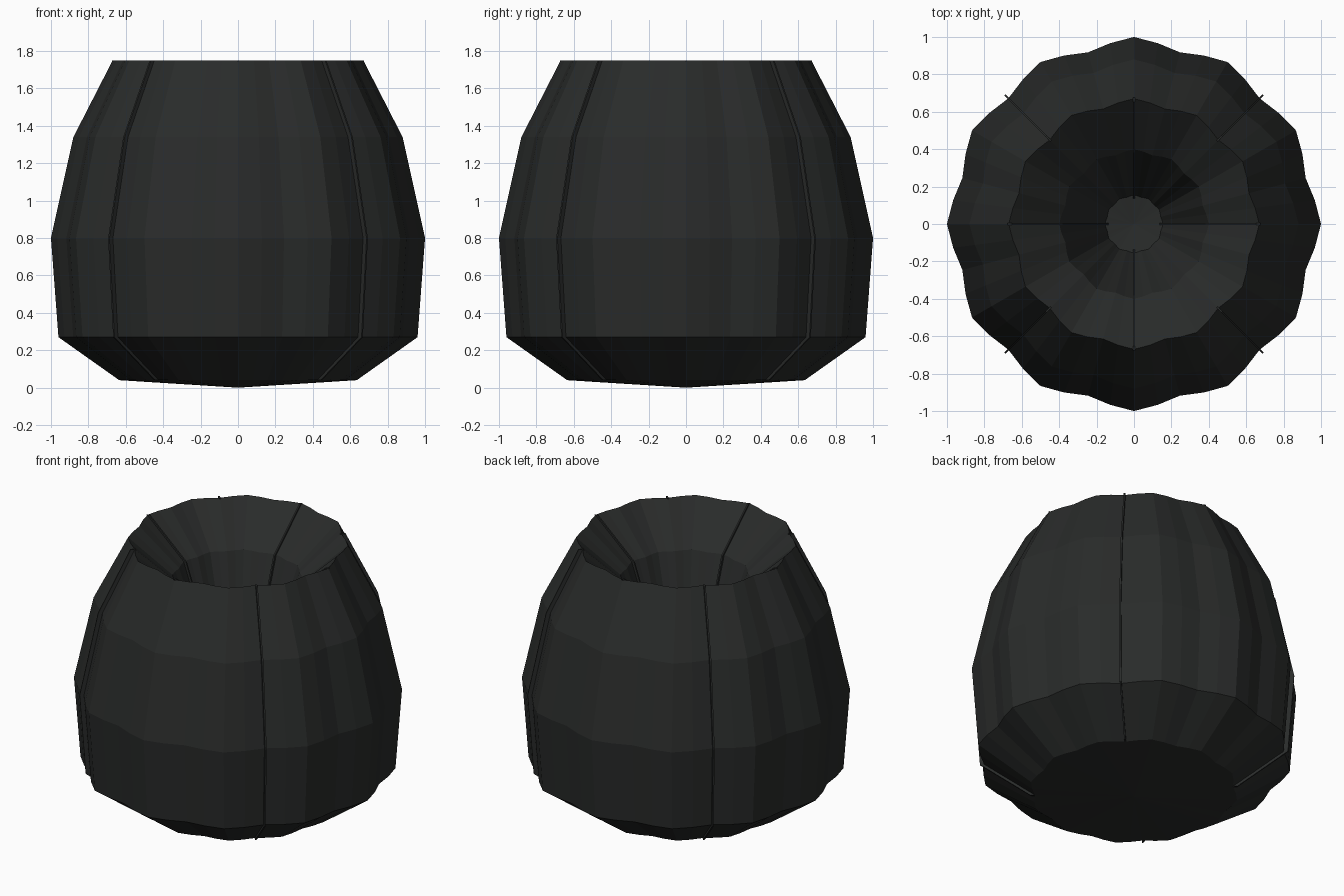
import bpy, bmesh, math

if "Cube" in bpy.data.objects:
    bpy.data.objects.remove(bpy.data.objects["Cube"])

# Dark material
mat = bpy.data.materials.new("dark_fabric")
mat.diffuse_color = (0.022, 0.024, 0.023, 1)
mat.use_nodes = True
mat.node_tree.nodes["Principled BSDF"].inputs["Base Color"].default_value = mat.diffuse_color

SIDES = 48
OUTER = [(0.635, 0.04), (0.96, 0.27), (1.0, 0.80), (0.88, 1.34), (0.67, 1.75)]
INNER = [(0.67, 1.75), (0.40, 1.51), (0.155, 0.80)]


def lobe(a):
    # twelve soft lobes, valleys between them
    return 0.975 + 0.025 * math.cos(12 * a)


def finish(name, bm):
    bmesh.ops.recalc_face_normals(bm, faces=bm.faces)
    me = bpy.data.meshes.new(name)
    bm.to_mesh(me)
    bm.free()
    me.materials.append(mat)
    ob = bpy.data.objects.new(name, me)
    bpy.context.collection.objects.link(ob)
    return ob


# Lobed body with funnel-shaped hollow
bm = bmesh.new()
rings = []
for r, z in OUTER + INNER[1:]:
    ring = []
    for i in range(SIDES):
        a = 2 * math.pi * i / SIDES
        k = r * lobe(a)
        ring.append(bm.verts.new((k * math.cos(a), k * math.sin(a), z)))
    rings.append(ring)
for lo, hi in zip(rings, rings[1:]):
    for i in range(SIDES):
        j = (i + 1) % SIDES
        bm.faces.new((lo[i], lo[j], hi[j], hi[i]))
# shallow cones close the base and the hollow
for ring, z in ((rings[0], 0.0), (rings[-1], 0.78)):
    c = bm.verts.new((0, 0, z))
    for i in range(SIDES):
        bm.faces.new((ring[i], ring[(i + 1) % SIDES], c))
finish("lobed_body", bm)


def seam(name, profile, angle, height, half=0.005):
    """Thin raised strip following a profile at one angle."""
    bm = bmesh.new()
    ca, sa = math.cos(angle), math.sin(angle)
    rows = []
    for r, z in profile:
        k = r * lobe(angle)
        row = []
        for dr, t in ((-height * 0.3, -half), (height, -half),
                      (height, half), (-height * 0.3, half)):
            row.append(bm.verts.new(((k + dr) * ca - t * sa,
                                     (k + dr) * sa + t * ca, z)))
        rows.append(row)
    for a, b in zip(rows, rows[1:]):
        for i in range(4):
            j = (i + 1) % 4
            bm.faces.new((a[i], a[j], b[j], b[i]))
    bm.faces.new(rows[0])
    bm.faces.new(rows[-1])
    finish(name, bm)


# Outer seams in the diagonal valleys, inner seams on the axes
for n in range(4):
    seam(f"outer_seam_{n + 1}", OUTER, math.pi / 4 + n * math.pi / 2, 0.027)
    seam(f"inner_seam_{n + 1}", INNER, n * math.pi / 2, -0.018)
